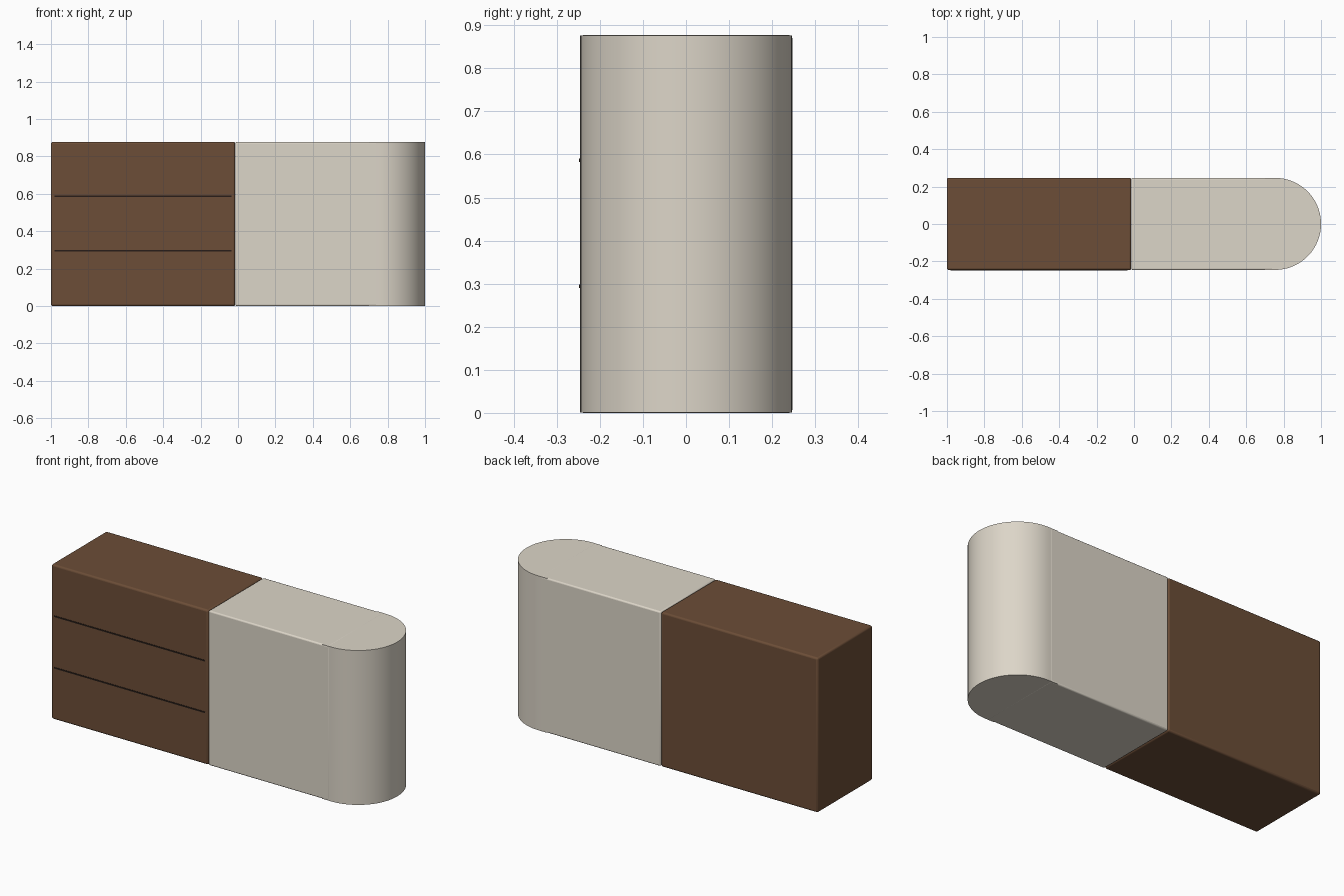
import bpy, bmesh, math

if "Cube" in bpy.data.objects:
    bpy.data.objects.remove(bpy.data.objects["Cube"])

BACK, FRONT, HEIGHT = 0.247, -0.246, 0.877


def material(name, rgb):
    m = bpy.data.materials.new(name)
    m.diffuse_color = (*rgb, 1)
    m.use_nodes = True
    m.node_tree.nodes["Principled BSDF"].inputs["Base Color"].default_value = m.diffuse_color
    return m


wood = material("brown_wood", (0.15, 0.075, 0.038))
stone = material("pale_stone", (0.72, 0.67, 0.58))
dark = material("dark_groove", (0.02, 0.012, 0.009))


def finish(name, bm, mat):
    bmesh.ops.recalc_face_normals(bm, faces=bm.faces)
    mesh = bpy.data.meshes.new(name)
    bm.to_mesh(mesh)
    bm.free()
    mesh.materials.append(mat)
    obj = bpy.data.objects.new(name, mesh)
    bpy.context.collection.objects.link(obj)
    return obj


def smooth(obj):
    bpy.ops.object.select_all(action='DESELECT')
    obj.select_set(True)
    bpy.context.view_layer.objects.active = obj
    bpy.ops.object.shade_smooth_by_angle(angle=math.radians(35))


def box(name, x, y, z, mat, bevel=0):
    bm = bmesh.new()
    bmesh.ops.create_cube(bm, size=1)
    for v in bm.verts:
        v.co = [(a + b) / 2 + c * (b - a) for (a, b), c in zip((x, y, z), v.co)]
    obj = finish(name, bm, mat)
    if bevel:
        mod = obj.modifiers.new("soft_edges", 'BEVEL')
        mod.width, mod.segments = bevel, 3
        smooth(obj)
    return obj


# wooden drawer cabinet
box("drawer_cabinet", (-1, -0.015), (FRONT, BACK), (0, HEIGHT), wood, 0.01)

# dark gaps between the three drawers
for i in (1, 2):
    z = HEIGHT * i / 3 + 0.002
    box(f"drawer_gap_{i}", (-0.98, -0.035), (-0.248, -0.235),
        (z - 0.004, z + 0.004), dark)

# pale counter block
box("counter_block", (-0.014, 0.745), (FRONT, BACK), (0, HEIGHT), stone, 0.008)

# half-round counter end, tucked slightly into the block
radius, cx, cy = 0.246, 0.754, 0.0005
profile = [(0.70, cy - radius)]
profile += [(cx + radius * math.cos(a), cy + radius * math.sin(a))
            for a in (math.pi * (i / 48 - 0.5) for i in range(49))]
profile += [(0.70, cy + radius)]
bm = bmesh.new()
base = bm.faces.new([bm.verts.new((x, y, 0.0005)) for x, y in profile])
ext = bmesh.ops.extrude_face_region(bm, geom=[base], use_keep_orig=True)
for v in ext["geom"]:
    if isinstance(v, bmesh.types.BMVert):
        v.co.z = HEIGHT - 0.0005
smooth(finish("rounded_end", bm, stone))
